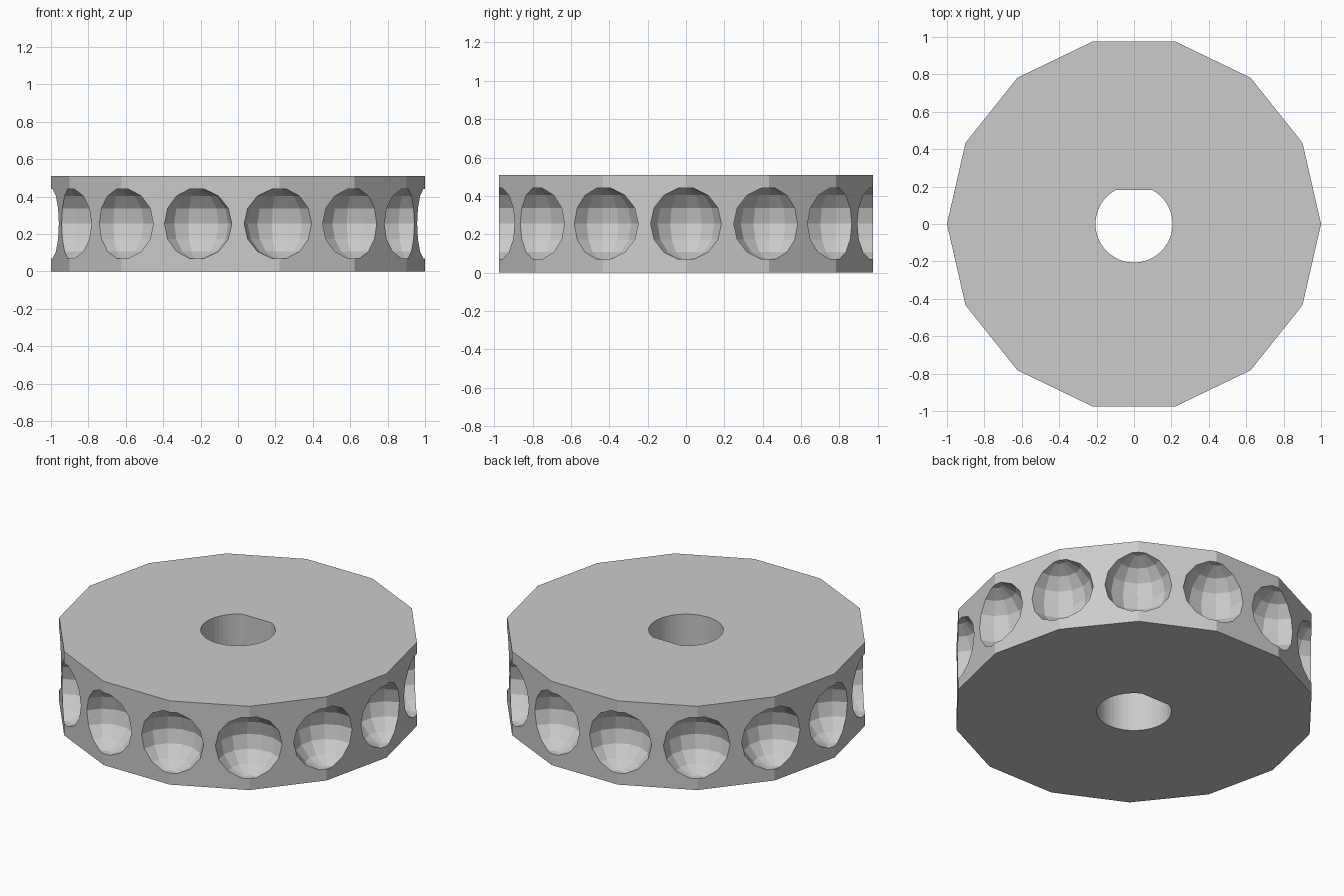
import bpy, bmesh
from math import sin, cos, pi, sqrt, asin

if "Cube" in bpy.data.objects:
    bpy.data.objects.remove(bpy.data.objects["Cube"])

SIDES, HEIGHT = 14, 0.51
BALL_R, BALL_RINGS = 0.19, 7
BORE_R, FLAT_Y = 0.206, 0.182


def add_loft(bm, rings):
    """Closed solid skinned through equal-length rings, bottom to top."""
    loops = [[bm.verts.new(p) for p in ring] for ring in rings]
    n = len(loops[0])
    bm.faces.new(loops[0][::-1])
    bm.faces.new(loops[-1])
    for a, b in zip(loops, loops[1:]):
        for i in range(n):
            j = (i + 1) % n
            bm.faces.new((a[i], a[j], b[j], b[i]))


def make_object(name, bm):
    mesh = bpy.data.meshes.new(name)
    bm.to_mesh(mesh)
    bm.free()
    obj = bpy.data.objects.new(name, mesh)
    bpy.context.collection.objects.link(obj)
    return obj


def circle(r, z, n, cx=0, cy=0, turn=0):
    return [(cx + r * cos(turn + 2 * pi * i / n), cy + r * sin(turn + 2 * pi * i / n), z)
            for i in range(n)]


# Wheel body: fourteen-sided disc
bm = bmesh.new()
add_loft(bm, [circle(1, 0, SIDES), circle(1, HEIGHT, SIDES)])
wheel = make_object("pulley_wheel", bm)

# Ball pockets around the rim: flat-capped low-poly balls on each corner
bm = bmesh.new()
for k in range(SIDES):
    a = 2 * pi * k / SIDES
    rings = []
    for i in range(BALL_RINGS):
        phi = pi * (i + 0.5) / BALL_RINGS
        rings.append(circle(BALL_R * sin(phi), HEIGHT / 2 - BALL_R * cos(phi), SIDES,
                            1.001 * cos(a), 1.001 * sin(a), a))
    add_loft(bm, rings)
pockets = make_object("ball_pocket_cutter", bm)

# D-shaped shaft bore: arc running from one end of the flat to the other
bm = bmesh.new()
start = pi - asin(FLAT_Y / BORE_R)
sweep = pi + 2 * asin(FLAT_Y / BORE_R)
profile = [(BORE_R * cos(start + sweep * i / 40), BORE_R * sin(start + sweep * i / 40))
           for i in range(41)]
add_loft(bm, [[(x, y, z) for x, y in profile] for z in (-0.1, HEIGHT + 0.1)])
bore = make_object("shaft_bore_cutter", bm)

# Cut pockets and bore, then drop the cutters
bpy.context.view_layer.objects.active = wheel
for cutter in (pockets, bore):
    cutter.hide_render = True
    mod = wheel.modifiers.new(cutter.name, 'BOOLEAN')
    mod.operation = 'DIFFERENCE'
    mod.solver = 'EXACT'
    mod.object = cutter
    bpy.ops.object.modifier_apply(modifier=mod.name)
    bpy.data.objects.remove(cutter)
